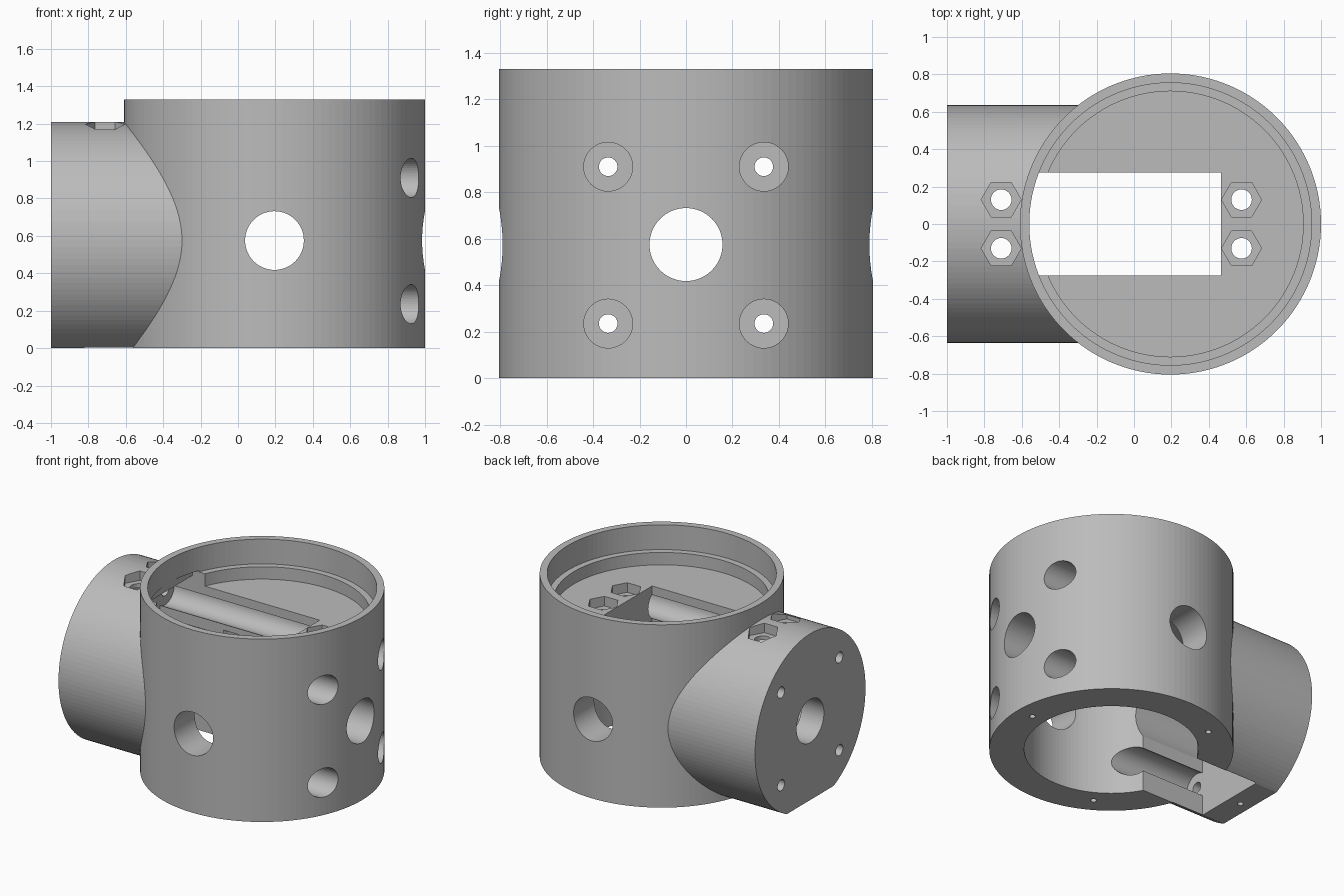
import bpy, math
from mathutils import Matrix, Vector

if "Cube" in bpy.data.objects:
    bpy.data.objects.remove(bpy.data.objects["Cube"], do_unlink=True)

CX, AXIS_Z = 0.195, 0.575      # vertical axis x, horizontal axis height
SEG = 120

grey = bpy.data.materials.new("plain_grey")
grey.use_nodes = True
colour = (0.5, 0.5, 0.5, 1)
grey.diffuse_color = colour
grey.node_tree.nodes["Principled BSDF"].inputs["Base Color"].default_value = colour


def rod(start, end, radius, sides=SEG):
    """Cylinder or prism between two points."""
    a, b = Vector(start), Vector(end)
    bpy.ops.mesh.primitive_cylinder_add(vertices=sides, radius=radius, depth=(b - a).length)
    ob = bpy.context.object
    turn = (b - a).to_track_quat('Z', 'Y').to_matrix().to_4x4()
    ob.data.transform(Matrix.Translation((a + b) / 2) @ turn)
    return ob


def box(lo, hi):
    lo, hi = Vector(lo), Vector(hi)
    bpy.ops.mesh.primitive_cube_add(size=1)
    ob = bpy.context.object
    ob.data.transform(Matrix.Translation((lo + hi) / 2) @ Matrix.Diagonal((*(hi - lo), 1)))
    return ob


def combine(target, tool, operation='DIFFERENCE'):
    mod = target.modifiers.new("combine", 'BOOLEAN')
    mod.operation, mod.solver, mod.object = operation, 'EXACT', tool
    bpy.context.view_layer.objects.active = target
    bpy.ops.object.modifier_apply(modifier=mod.name)
    bpy.data.objects.remove(tool, do_unlink=True)


# Upright drum joined to the side drum, trimmed flat underneath
body = rod((CX, 0, -0.1), (CX, 0, 1.33), 0.805)
body.name = "joint_housing"
combine(body, rod((-1, 0, AXIS_Z), (CX, 0, AXIS_Z), 0.635), 'UNION')
combine(body, box((-2, -2, -1), (2, 2, 0)))


def cut(tool):
    combine(body, tool)


# Stepped recess in the top
cut(rod((CX, 0, 1.15), (CX, 0, 1.5), 0.755))
cut(rod((CX, 0, 1.06), (CX, 0, 1.3), 0.71))

# Round chamber opening at the bottom
cut(rod((CX, 0, -0.2), (CX, 0, 0.78), 0.575))

# Motor slot, notch through the ledge, and round motor cavity
cut(box((-0.82, -0.275, -0.2), (0.465, 0.275, 1.11)))
cut(box((-0.56, -0.275, 1.0), (0.465, 0.275, 1.16)))
cut(rod((-0.82, 0, AXIS_Z), (CX, 0, AXIS_Z), 0.32, 64))

# Large cross holes
cut(rod((-1.2, 0, AXIS_Z), (1.2, 0, AXIS_Z), 0.157, 64))
cut(rod((CX, -1, AXIS_Z), (CX, 1, AXIS_Z), 0.157, 64))

# Long counterbored bolt holes
for y in (-0.335, 0.335):
    for z in (0.235, 0.91):
        cut(rod((-0.821, y, z), (1.2, y, z), 0.105, 48))
        cut(rod((-1.2, y, z), (-0.5, y, z), 0.04, 32))

# Hexagonal nut pockets with screw holes
for x, floor in ((-0.71, 1.14), (0.575, 0.99)):
    for y in (-0.13, 0.13):
        pocket = rod((0, 0, floor), (0, 0, 1.3), 0.107, 6)
        # Points of the hexagon face along x
        v = max(pocket.data.vertices, key=lambda p: p.co.x).co
        pocket.data.transform(Matrix.Translation((x, y, 0)) @ Matrix.Rotation(-math.atan2(v.y, v.x), 4, 'Z'))
        cut(pocket)
        cut(rod((x, y, 0.5), (x, y, 1.25), 0.055, 32))

# Small pilot holes underneath
pilots = [(CX + 0.68 * math.cos(a), 0.68 * math.sin(a))
          for a in (0, math.tau / 3, -math.tau / 3)] + [(-0.915, 0)]
for x, y in pilots:
    cut(rod((x, y, -0.1), (x, y, 0.2), 0.02, 24))

body.data.materials.clear()
body.data.materials.append(grey)
for face in body.data.polygons:
    face.material_index = 0
